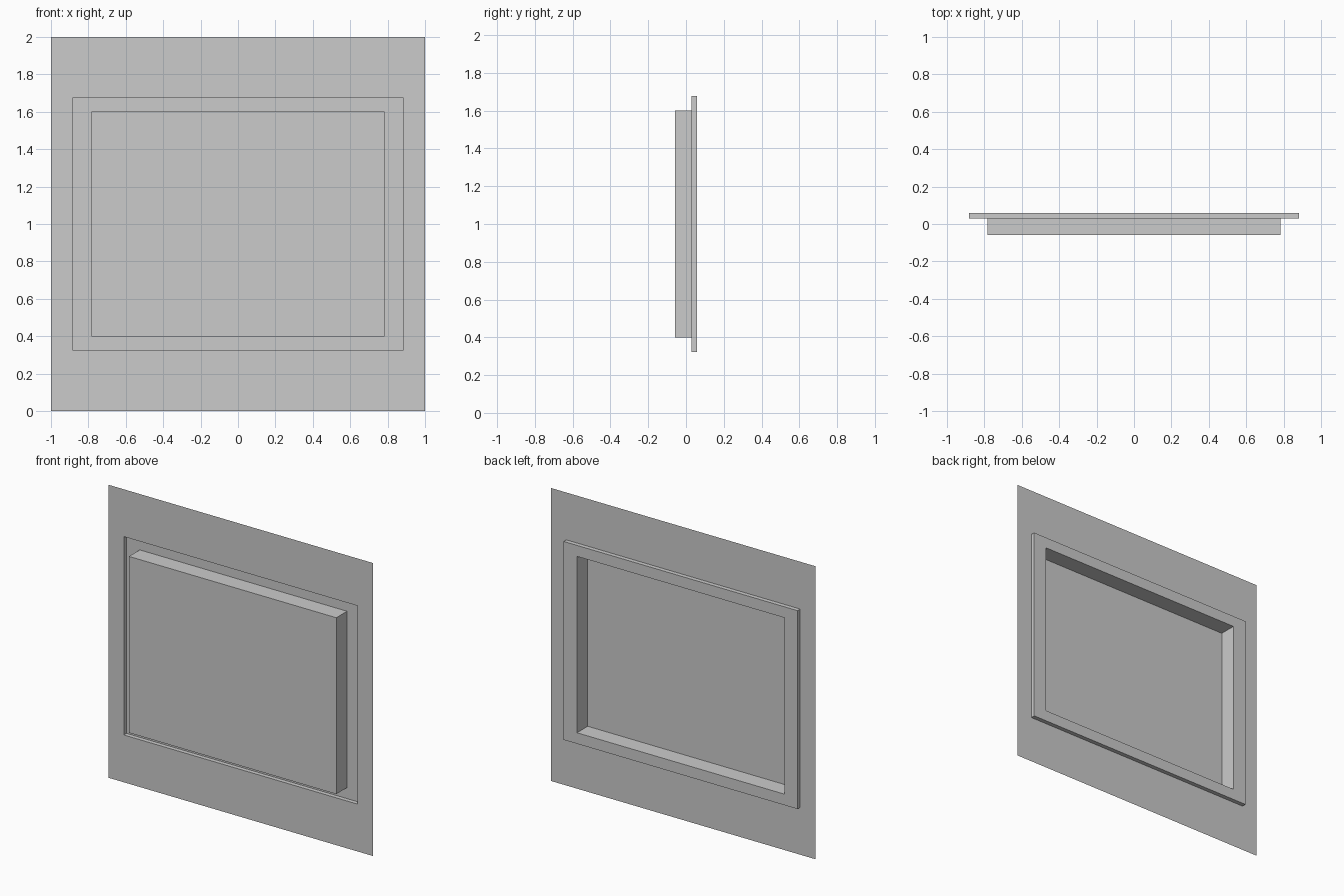
import bpy, bmesh

if "Cube" in bpy.data.objects:
    bpy.data.objects.remove(bpy.data.objects["Cube"])

# Pressed sheet panel: each step is (half width, half height, depth y)
STEPS = [
    (1.0, 1.0, 0.029),       # outer border of the sheet
    (0.883, 0.677, 0.029),   # edge of the shallow surround
    (0.883, 0.677, 0.058),   # surround pressed backwards
    (0.783, 0.602, 0.058),   # foot of the raised field
    (0.783, 0.602, -0.058),  # raised field at the front
]


def rectangle(bm, half_w, half_h, y):
    return [bm.verts.new((sx * half_w, y, 1.0 + sz * half_h))
            for sx, sz in ((-1, -1), (1, -1), (1, 1), (-1, 1))]


bm = bmesh.new()
rings = [rectangle(bm, *step) for step in STEPS]

# Border, step walls and surround
for outer, inner in zip(rings, rings[1:]):
    for i in range(4):
        j = (i + 1) % 4
        bm.faces.new((outer[i], outer[j], inner[j], inner[i]))

# Raised centre field
bm.faces.new(rings[-1])

mesh = bpy.data.meshes.new("pressed_panel")
bm.to_mesh(mesh)
bm.free()
panel = bpy.data.objects.new("pressed_panel", mesh)
bpy.context.collection.objects.link(panel)
